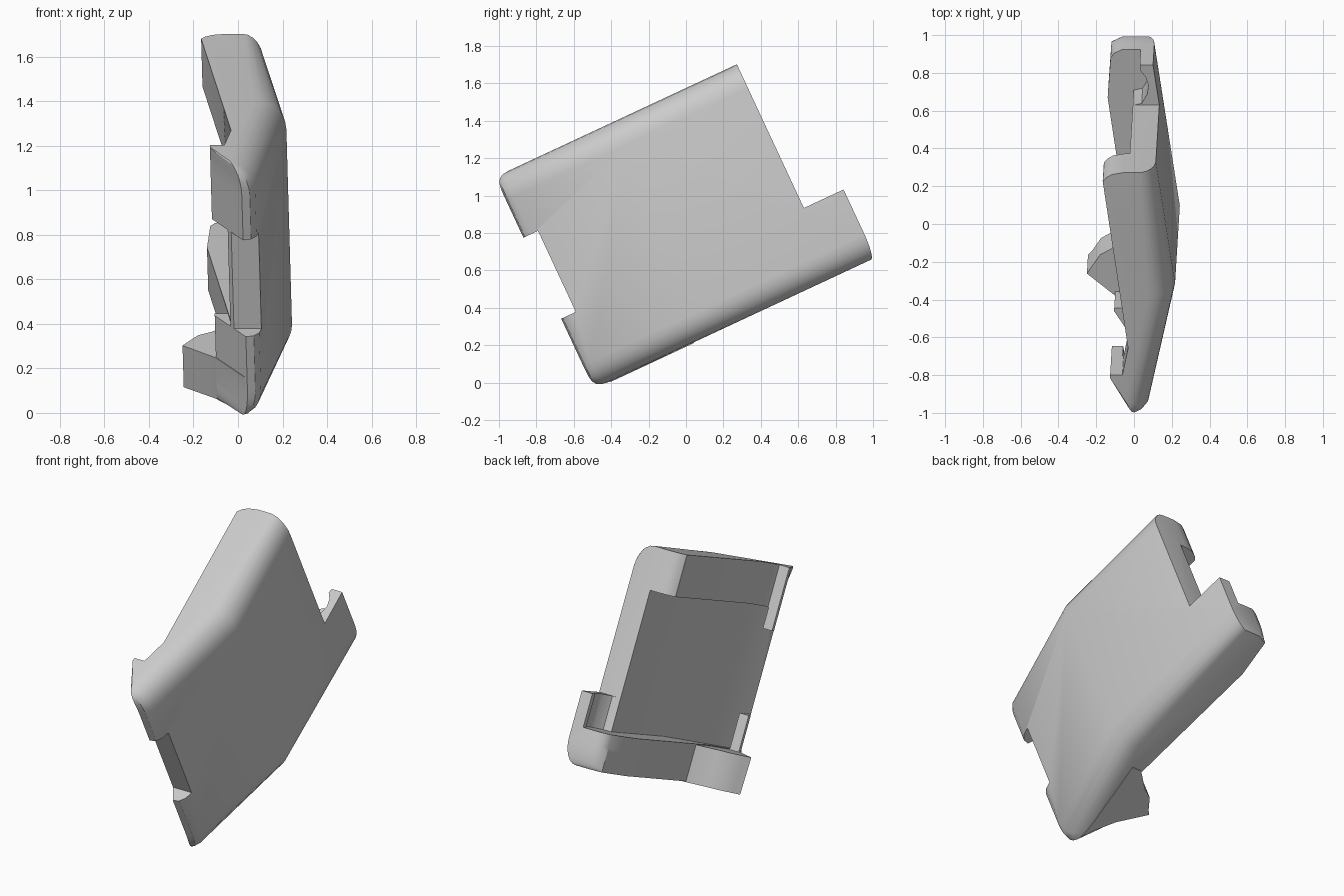
import bpy, bmesh, math
from mathutils import Vector

cube = bpy.data.objects.get("Cube")
if cube:
    bpy.data.objects.remove(cube, do_unlink=True)

TILT = math.radians(25)
V0, V1 = 0.178, 1.428    # lower and upper edge of the shell
R = 0.14                 # rounding between plate and side walls

grey = bpy.data.materials.new("light_grey")
grey.use_nodes = True
grey.diffuse_color = (0.6, 0.6, 0.6, 1)
grey.node_tree.nodes["Principled BSDF"].inputs["Base Color"].default_value = (0.6, 0.6, 0.6, 1)


def place(u, x, v):
    """Length u, depth x and height v of the shell, leaned back in the yz plane."""
    return Vector((x - 0.026 * (v - 0.8),
                   u * math.cos(TILT) - v * math.sin(TILT),
                   u * math.sin(TILT) + v * math.cos(TILT)))


def loft(name, layers):
    """Solid through stacked outlines, each given as (v, [(u, x), ...])."""
    bm = bmesh.new()
    rings = [[bm.verts.new(place(u, x, v)) for u, x in pts] for v, pts in layers]
    n = len(rings[0])
    for low, high in zip(rings, rings[1:]):
        for i in range(n):
            j = (i + 1) % n
            bm.faces.new((low[i], low[j], high[j], high[i]))
    bm.faces.new(rings[0][::-1])
    bm.faces.new(rings[-1])
    bmesh.ops.recalc_face_normals(bm, faces=bm.faces[:])
    mesh = bpy.data.meshes.new(name)
    bm.to_mesh(mesh)
    bm.free()
    mesh.materials.append(grey)
    obj = bpy.data.objects.new(name, mesh)
    bpy.context.collection.objects.link(obj)
    return obj


def prism(name, pts, v0, v1):
    return loft(name, [(v0, pts), (v1, pts)])


def outline(t, nose_u, nose_x):
    """Shell outline, outer side pulled in by t and the nose by up to nose_u, nose_x."""
    k = t / R
    du, dx = nose_u * k * k, nose_x * k
    end = 1.2 - 0.025 * k
    return [(end, 0.095 - t * 0.5), (0.255, 0.23 - t),
            (-0.42 + du, 0.09 - dx - 0.06 * k), (-0.45 + du, 0.065 - dx - 0.04 * k),
            (-0.46 + du, 0.03 - dx),
            (-0.235, -0.11), (-0.215, -0.11), (-0.215, -0.045), (-0.06, -0.015),
            (0.92, -0.15), (1.15, -0.135), (end - 0.02, -0.115), (end, -0.075)]


# Bent shell with rounded long sides
steps = [math.radians(a) for a in range(0, 91, 15)]
rounding = [(R * (1 - math.sin(a)), R * (1 - math.cos(a))) for a in steps]
low = [(V0 + h, outline(t, 0.09, 0.035)) for h, t in reversed(rounding)]
high = [(V1 - h, outline(t, 0.075, 0.05)) for h, t in rounding]
shell = loft("bent_shell", low + high)

# Flared foot on the lower wall
foot_back = [(-0.07, -0.235), (0, -0.19), (0.035, -0.13), (0.13, -0.03),
             (0.13, 0.03), (-0.25, 0.0)]
foot = loft("flared_foot", [
    (0.174, [(-0.365, -0.002), (-0.22, -0.118), (-0.1, -0.26)] + foot_back),
    (0.385, [(-0.445, 0.018), (-0.237, -0.113), (-0.11, -0.26)] + foot_back)])

# Tray between the side walls, leaving end claws
tray = prism("tray_cutter", [(-0.215, -0.6), (-0.215, -0.05), (-0.27, -0.042), (-0.33, -0.035),
                             (0.255, 0.09), (0.964, -0.012), (0.975, 0.035), (1.03, 0.065),
                             (1.08, 0.07), (1.13, 0.055), (1.17, 0.025), (1.4, 0.025),
                             (1.4, -0.6)], 0.39, 1.19)

# Gap between the two claws, and the step above the end tab with a rounded rim corner
gap = prism("claw_gap_cutter", [(-0.8, -0.6), (-0.8, 0.5), (-0.374, 0.5), (-0.374, -0.045),
                                (-0.33, -0.035), (0, 0), (0, -0.6)], 0.592, 1.07)
step = prism("end_step_cutter", [(0.915, -0.6), (0.915, -0.148), (0.937, -0.13), (0.955, -0.1),
                                 (0.966, -0.04), (0.966, 1), (2, 1), (2, -0.6)], 0.58, 2)

for tool, mode in ((tray, 'DIFFERENCE'), (gap, 'DIFFERENCE'),
                   (step, 'DIFFERENCE'), (foot, 'UNION')):
    tool.hide_render = True
    mod = shell.modifiers.new(tool.name, 'BOOLEAN')
    mod.operation = mode
    mod.solver = 'EXACT'
    mod.object = tool

# Bake the cuts and drop the helpers
bpy.context.view_layer.update()
graph = bpy.context.evaluated_depsgraph_get()
baked = bpy.data.meshes.new_from_object(shell.evaluated_get(graph))
shell.modifiers.clear()
shell.data = baked
for tool in (tray, gap, step, foot):
    bpy.data.objects.remove(tool, do_unlink=True)

bpy.ops.object.select_all(action='DESELECT')
shell.select_set(True)
bpy.context.view_layer.objects.active = shell
bpy.ops.object.shade_smooth_by_angle(angle=math.radians(30))
